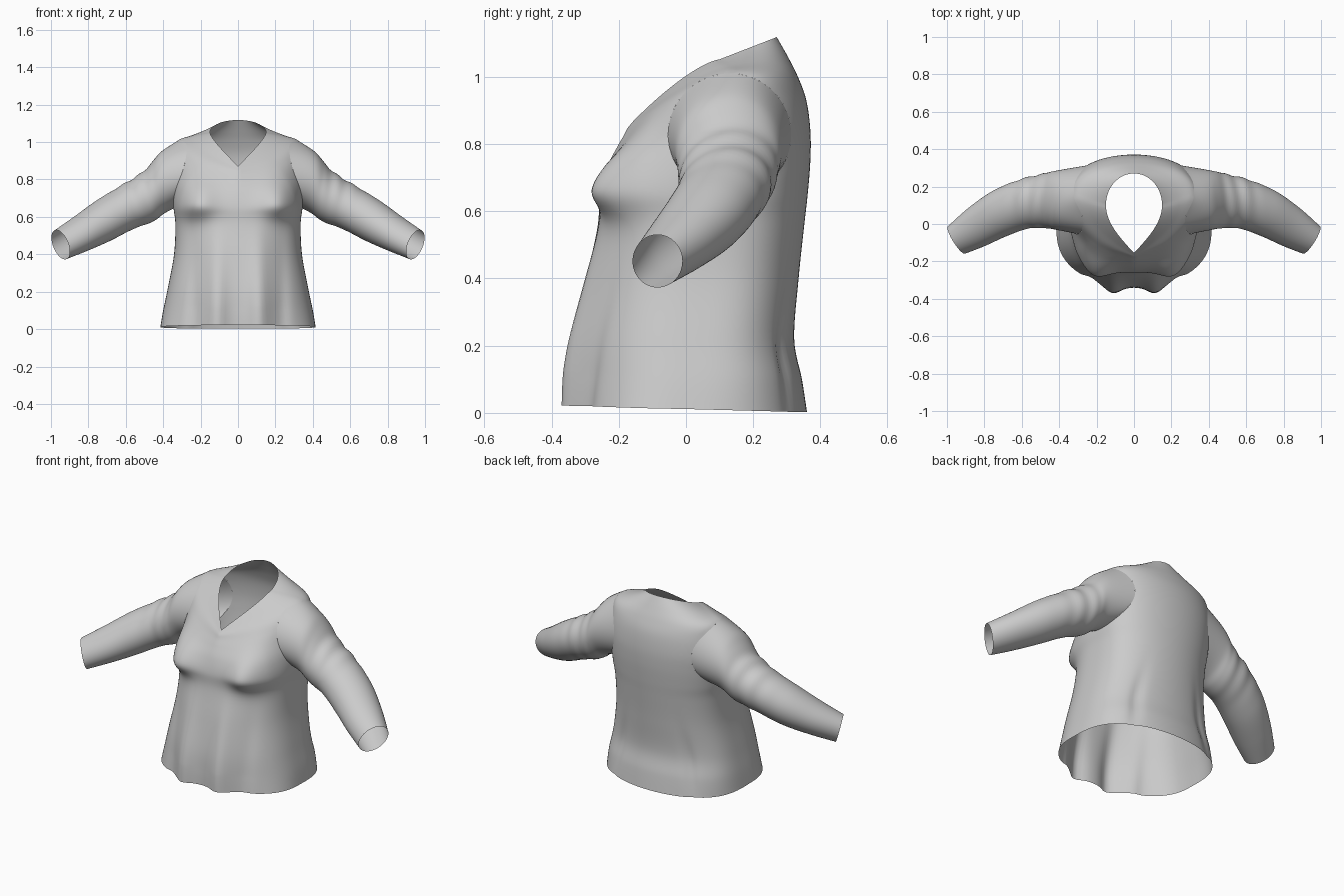
import bpy, bmesh, math
from mathutils import Vector
from mathutils.bvhtree import BVHTree

if "Cube" in bpy.data.objects:
    bpy.data.objects.remove(bpy.data.objects["Cube"])

def spline(p0, p1, p2, p3, t):
    return 0.5 * (2 * p1 + (p2 - p0) * t + (2 * p0 - 5 * p1 + 4 * p2 - p3) * t * t
                  + (3 * p1 - p0 - 3 * p2 + p3) * t ** 3)

def loft(rings, steps, shape):
    """Smooth tube through closed rings; shape() adds folds to each point."""
    bm = bmesh.new()
    n, last = len(rings[0]), len(rings) - 1
    rows = []
    for s in range(last * steps + 1):
        i = min(s // steps, last - 1)
        t = s / steps - i
        q = [rings[max(0, min(last, i + k))] for k in (-1, 0, 1, 2)]
        rows.append([bm.verts.new(shape(spline(q[0][j], q[1][j], q[2][j], q[3][j], t),
                                        s / steps, j / n)) for j in range(n)])
    for a, b in zip(rows, rows[1:]):
        for j in range(n):
            k = (j + 1) % n
            bm.faces.new((a[j], a[k], b[k], b[j]))
    bmesh.ops.recalc_face_normals(bm, faces=bm.faces)
    return bm

def finish(bm, name):
    me = bpy.data.meshes.new(name)
    bm.to_mesh(me)
    bm.free()
    ob = bpy.data.objects.new(name, me)
    bpy.context.collection.objects.link(ob)
    bpy.ops.object.select_all(action='DESELECT')
    bpy.context.view_layer.objects.active = ob
    ob.select_set(True)
    bpy.ops.object.shade_smooth_by_angle(angle=math.radians(40))
    return ob

def bump(v, centre, width):
    return math.exp(-((v - centre) / width) ** 2)

# Bodice: half width, side y, front y, back y, front z, side z, back z, V amount
BODY = [
    (.415, -.02, -.340, .360, .022, .012, .002, 0),
    (.400, .00, -.338, .345, .10, .10, .10, 0),
    (.375, .01, -.328, .322, .22, .22, .22, 0),
    (.342, .03, -.295, .335, .40, .40, .40, 0),
    (.335, .05, -.262, .352, .56, .56, .56, 0),
    (.345, .06, -.257, .362, .65, .65, .65, 0),
    (.350, .09, -.235, .370, .73, .74, .75, .1),
    (.350, .12, -.205, .370, .79, .84, .84, .22),
    (.345, .13, -.185, .358, .825, .945, .93, .42),
    (.322, .14, -.175, .333, .845, 1.008, 1.00, .6),
    (.240, .125, -.165, .303, .858, 1.034, 1.06, .8),
    (.150, .10, -.155, .270, .870, 1.052, 1.118, 1),
]

def body_ring(w, ys, yf, yb, zf, zs, zb, vee, n=112):
    pts = []
    for j in range(n):
        a = math.tau * j / n
        c, s = math.cos(a), math.sin(a)
        if c >= 0:
            lin = 1 - abs(math.asin(max(-1, min(1, s)))) / (math.pi / 2)
            f = (1 - vee) * abs(c) ** .8 + vee * lin
            y, z = ys + (yf - ys) * f, zs + (zf - zs) * f ** 1.4
        else:
            f = abs(c) ** (.62 + .36 * vee)
            y, z = ys + (yb - ys) * f, zs + (zb - zs) * f
        pts.append(Vector((w * s, y, z)))
    return pts

def body_folds(p, row, u):
    ax, drop = abs(p.x), max(0, min(1, (.62 - p.z) / .5))
    if p.y < 0:
        low = .08 if p.z < .67 else .14
        fade = min(1, -p.y / .1)
        p.y -= .078 * fade * bump(ax, .225, .105) * bump(p.z, .67, low)  # bust
        p.y -= .040 * drop * bump(ax, .115, .055)                        # front drapes
        p.y += .012 * drop * bump(ax, .235, .035)
    elif p.y > .1:
        p.y -= .015 * drop * bump(ax, .20 + .2 * (.3 - p.z), .03) * bump(p.z, .2, .2)
    return p

body = loft([body_ring(*r) for r in BODY], 7, body_folds)
tree = BVHTree.FromBMesh(body)

# Armholes: ellipse projected sideways onto the bodice
AY, AZ, HY, HZ = .13, .828, .183, .182

def armhole_point(t, side=1):
    y, z = AY + HY * math.sin(t), AZ + HZ * math.cos(t)
    hit = tree.ray_cast(Vector((2 * side, y, z)), Vector((-side, 0, 0)))[0]
    return hit or Vector((.3 * side, y, z))

def in_armhole(p):
    return abs(p.x) > .17 and ((p.y - AY) / HY) ** 2 + ((p.z - AZ) / HZ) ** 2 < 1

cut = [f for f in body.faces if in_armhole(f.calc_center_median())]
bmesh.ops.delete(body, geom=cut, context='FACES')
for v in body.verts:
    if v.is_boundary and abs(v.co.x) > .17 and .5 < v.co.z:
        t = math.atan2((v.co.y - AY) / HY, (v.co.z - AZ) / HZ)
        target = armhole_point(t, math.copysign(1, v.co.x))
        if (target - v.co).length < .06:
            v.co = target
finish(body, "bodice")

# Sleeve: upper x,z, lower x,z, centre y, half depth, skew
SLEEVE = [
    (.415, .945, .395, .618, .127, .160, .0),
    (.50, .848, .455, .575, .123, .146, .01),
    (.62, .770, .565, .533, .105, .130, .025),
    (.75, .690, .69, .470, .055, .121, .035),
    (.87, .602, .81, .418, -.015, .103, .04),
    (.972, .530, .925, .373, -.085, .074, .043),
]
N = 56

def sleeve_ring(ux, uz, lx, lz, yc, hy, skew):
    pts = []
    for j in range(N):
        t = math.tau * j / N
        c, s = math.cos(t), math.sin(t)
        pts.append(Vector(((ux + lx) / 2 + c * (ux - lx) / 2 + skew * s, yc + hy * s,
                           (uz + lz) / 2 + c * (uz - lz) / 2)))
    return pts

def sleeve_folds(p, row, u):
    # Soft uneven wrinkles above the elbow
    a = math.tau * u
    k = .004 * bump(row, 2.5, .7) * math.sin(row * 9 + 2.5 * math.sin(a)) * (.6 + .4 * math.sin(a + 1))
    return p + Vector((.4, math.sin(a), math.cos(a))) * k

rings = [[armhole_point(math.tau * j / N) for j in range(N)]]
rings += [sleeve_ring(*r) for r in SLEEVE]
sleeve = finish(loft(rings, 9, sleeve_folds), "sleeves")
mirror = sleeve.modifiers.new("mirror", 'MIRROR')
mirror.use_mirror_merge = False
